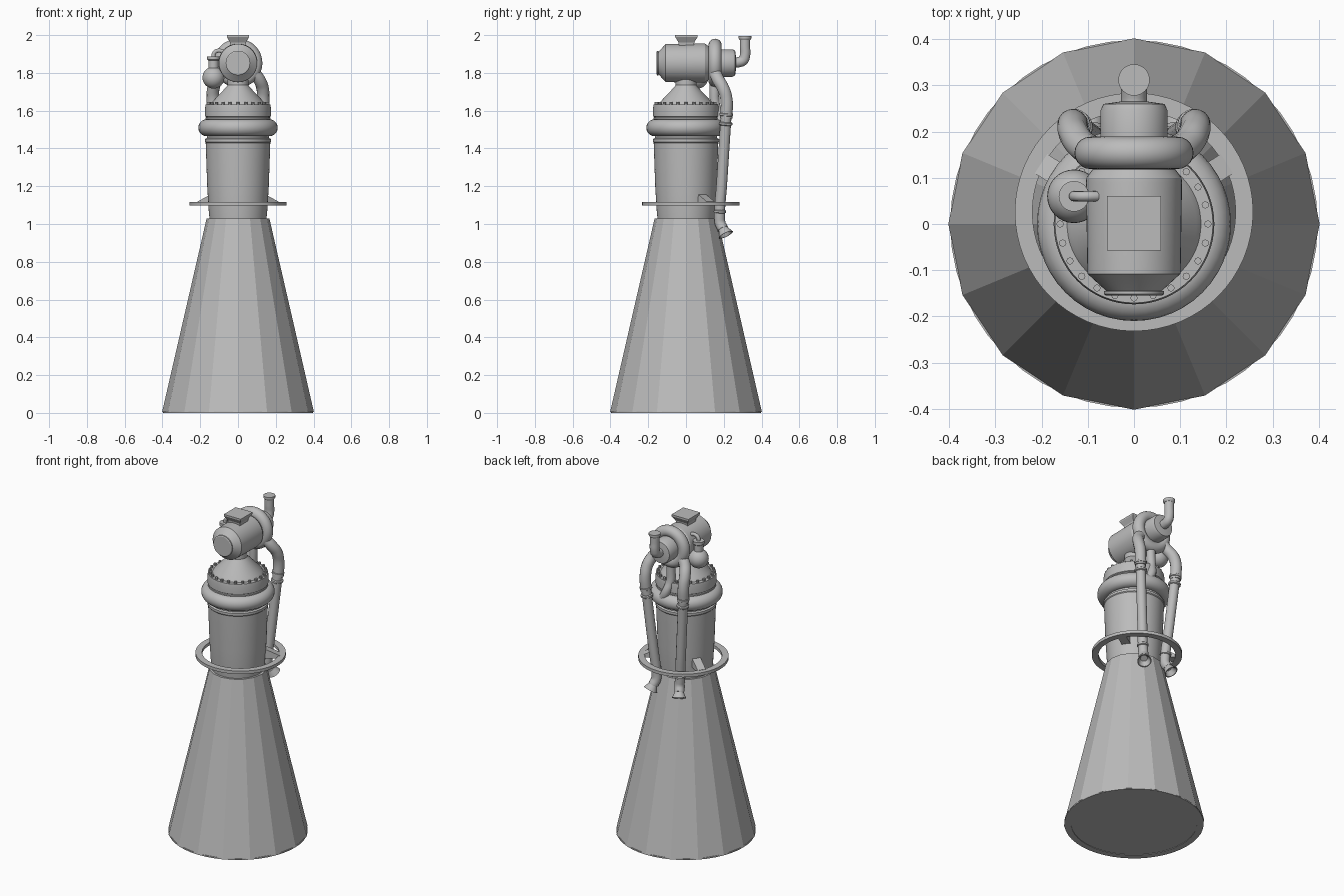
import bpy, bmesh, math
from mathutils import Vector, Matrix

if "Cube" in bpy.data.objects:
    bpy.data.objects.remove(bpy.data.objects["Cube"])

metal = bpy.data.materials.new("engine_grey")
metal.diffuse_color = (0.5, 0.5, 0.5, 1)
metal.use_nodes = True
metal.node_tree.nodes["Principled BSDF"].inputs["Base Color"].default_value = metal.diffuse_color


def finish(obj, smooth=True):
    obj.data.materials.clear()
    obj.data.materials.append(metal)
    if smooth:
        bpy.ops.object.select_all(action='DESELECT')
        obj.select_set(True)
        bpy.context.view_layer.objects.active = obj
        bpy.ops.object.shade_smooth_by_angle(angle=math.radians(30))
    return obj


def from_bmesh(name, bm, smooth=True):
    bmesh.ops.recalc_face_normals(bm, faces=bm.faces)
    me = bpy.data.meshes.new(name)
    bm.to_mesh(me)
    bm.free()
    obj = bpy.data.objects.new(name, me)
    bpy.context.collection.objects.link(obj)
    return finish(obj, smooth)


def lathe(name, profile, loc=(0, 0, 0), axis=(0, 0, 1), n=48, smooth=True, closed=False):
    """Spin (radius, height) points round an axis; open profiles get end caps."""
    rot = Vector((0, 0, 1)).rotation_difference(Vector(axis)).to_matrix().to_4x4()
    m = Matrix.Translation(loc) @ rot
    bm = bmesh.new()
    rings = []
    for r, h in profile:
        rings.append([bm.verts.new(m @ Vector((r * math.cos(a), r * math.sin(a), h)))
                      for a in (2 * math.pi * i / n for i in range(n))])
    pairs = list(zip(rings, rings[1:]))
    if closed:
        pairs.append((rings[-1], rings[0]))
    for a, b in pairs:
        for i in range(n):
            j = (i + 1) % n
            bm.faces.new((a[i], a[j], b[j], b[i]))
    if not closed:
        bm.faces.new(rings[0])
        bm.faces.new(rings[-1])
    return from_bmesh(name, bm, smooth)


def torus(name, major, minor, loc, axis=(0, 0, 1)):
    prof = [(major + minor * math.cos(a), minor * math.sin(a))
            for a in (2 * math.pi * i / 20 for i in range(20))]
    return lathe(name, prof, loc, axis, closed=True)


def pipe(name, pts, radius):
    """Round tube along a smooth path."""
    cu = bpy.data.curves.new(name, 'CURVE')
    cu.dimensions = '3D'
    cu.bevel_depth = radius
    cu.bevel_resolution = 5
    cu.resolution_u = 8
    cu.use_fill_caps = True
    sp = cu.splines.new('BEZIER')
    sp.bezier_points.add(len(pts) - 1)
    for bp, p in zip(sp.bezier_points, pts):
        bp.co = p
        bp.handle_left_type = bp.handle_right_type = 'AUTO'
    obj = bpy.data.objects.new(name, cu)
    bpy.context.collection.objects.link(obj)
    bpy.ops.object.select_all(action='DESELECT')
    obj.select_set(True)
    bpy.context.view_layer.objects.active = obj
    bpy.ops.object.convert(target='MESH')
    return finish(bpy.context.view_layer.objects.active)


# Faceted nozzle bell, with a round closing plate at the mouth
lathe("nozzle", [(0.39, 0.004), (0.402, 0.004), (0.166, 1.03), (0.14, 1.03)], n=16, smooth=False)
lathe("nozzle_mouth", [(0.36, 0.003), (0.36, 0.0), (0.398, 0.0), (0.398, 0.008), (0.36, 0.01)])

# Combustion chamber, flange and dome
lathe("chamber", [(0.15, 1.02), (0.155, 1.07), (0.163, 1.2), (0.171, 1.43), (0.175, 1.435),
                  (0.175, 1.45), (0.165, 1.455), (0.165, 1.55), (0.172, 1.555), (0.172, 1.563),
                  (0.168, 1.566), (0.174, 1.57), (0.174, 1.615), (0.171, 1.632), (0.145, 1.632),
                  (0.135, 1.648), (0.062, 1.725), (0.055, 1.735), (0.055, 1.80)], n=64)
torus("coolant_manifold", 0.165, 0.045, (0, 0, 1.51))

# Ring of flange bolts
bm = bmesh.new()
for i in range(24):
    a = 2 * math.pi * i / 24
    bmesh.ops.create_cone(bm, cap_ends=True, segments=8, radius1=0.008, radius2=0.008, depth=0.02,
                          matrix=Matrix.Translation((0.16 * math.cos(a), 0.16 * math.sin(a), 1.635)))
from_bmesh("flange_bolts", bm)

# Offset support ring with two wedge brackets
lathe("support_ring", [(0.22, 1.097), (0.258, 1.097), (0.258, 1.116), (0.22, 1.116)],
      (0, 0.026, 0), n=64, closed=True)
for side in (-1, 1):
    bm = bmesh.new()
    d = Vector((side * math.cos(math.radians(33)), math.sin(math.radians(33)), 0))
    t = Vector((-d.y, d.x, 0)) * 0.025
    ends = []
    for s in (-1, 1):
        ends.append([bm.verts.new(d * r + t * s + Vector((0, 0, z)))
                     for r, z in ((0.14, 1.10), (0.24, 1.10), (0.24, 1.118), (0.14, 1.165))])
    bm.faces.new(ends[0])
    bm.faces.new(ends[1])
    for i in range(4):
        j = (i + 1) % 4
        bm.faces.new((ends[0][i], ends[0][j], ends[1][j], ends[1][i]))
    from_bmesh("ring_bracket", bm, False)

# Turbopump lying along y
PUMP = (0, 0, 1.852)
lathe("pump_body", [(0.06, -0.155), (0.065, -0.152), (0.065, -0.145), (0.06, -0.145), (0.096, -0.112),
                    (0.101, -0.108), (0.101, -0.1), (0.104, 0.09), (0.103, 0.1), (0.09, 0.118),
                    (0.09, 0.16), (0.073, 0.18), (0.073, 0.245), (0.066, 0.26), (0.03, 0.265)],
      PUMP, (0, 1, 0))
torus("pump_volute", 0.094, 0.035, (0, 0.154, 1.852), (0, 1, 0))

# Inlet elbow at the back with its flange
pipe("inlet_elbow", [(0, 0.25, 1.855), (0, 0.28, 1.857), (0, 0.303, 1.867), (0, 0.312, 1.89),
                     (0, 0.312, 1.94), (0, 0.312, 1.99)], 0.028)
lathe("inlet_flange", [(0.029, 1.975), (0.034, 1.983), (0.034, 1.996), (0.02, 1.996)], (0, 0.312, 0), n=32)

# Flared square mount on top of the pump
bm = bmesh.new()
rings = [[bm.verts.new((x * h, y * h + 0.002, z)) for x, y in ((-1, -1), (1, -1), (1, 1), (-1, 1))]
         for h, z in ((0.038, 1.93), (0.042, 1.962), (0.059, 1.99), (0.059, 2.0))]
for a, b in zip(rings, rings[1:]):
    for i in range(4):
        j = (i + 1) % 4
        bm.faces.new((a[i], a[j], b[j], b[i]))
bm.faces.new(rings[0])
bm.faces.new(rings[-1])
from_bmesh("top_mount", bm, False)

# Gas generator ball, neck and feed line
bm = bmesh.new()
bmesh.ops.create_uvsphere(bm, u_segments=32, v_segments=16, radius=0.058,
                          matrix=Matrix.Translation((-0.13, 0.06, 1.775)))
from_bmesh("gas_generator", bm)
lathe("generator_neck", [(0.027, 1.81), (0.027, 1.865), (0.033, 1.87), (0.033, 1.888), (0.02, 1.888)],
      (-0.13, 0.06, 0), n=32)
pipe("generator_feed", [(-0.13, 0.06, 1.88), (-0.128, 0.06, 1.902), (-0.112, 0.06, 1.916),
                        (-0.085, 0.06, 1.915), (-0.06, 0.06, 1.90)], 0.011)

# Central line from the pump down to the manifold
pipe("manifold_feed", [(0, 0.15, 1.79), (0, 0.15, 1.70), (0, 0.155, 1.63), (0.015, 0.175, 1.57),
                       (0.04, 0.175, 1.52)], 0.026)

# Pair of exhaust pipes with collars and small bells
for side in (-1, 1):
    S = Vector((side, 1, 1))
    P = lambda x, y, z: Vector((x * side, y, z))
    pipe("exhaust_upper", [P(0.085, 0.155, 1.80), P(0.112, 0.17, 1.765), P(0.13, 0.196, 1.72),
                           P(0.133, 0.214, 1.66), P(0.13, 0.213, 1.56)], 0.033)
    top, low = P(0.13, 0.213, 1.58), P(0.082, 0.178, 1.04)
    pipe("exhaust_lower", [top, top.lerp(low, 0.35), top.lerp(low, 0.7), low, P(0.081, 0.181, 1.005),
                           P(0.09, 0.195, 0.975)], 0.029)
    axis = (low - top).normalized()
    for k, r in ((0.0, 0.036), (0.09, 0.036), (0.95, 0.033)):
        lathe("exhaust_collar", [(r - 0.006, -0.009), (r, -0.005), (r, 0.005), (r - 0.006, 0.009)],
              top.lerp(low, k), axis, n=32)
    lathe("exhaust_bell", [(0.025, -0.01), (0.028, 0.0), (0.026, 0.012), (0.041, 0.045), (0.036, 0.045),
                           (0.02, 0.015)],
          P(0.088, 0.192, 0.982), P(0.3, 0.5, -1.0).normalized(), n=32)
